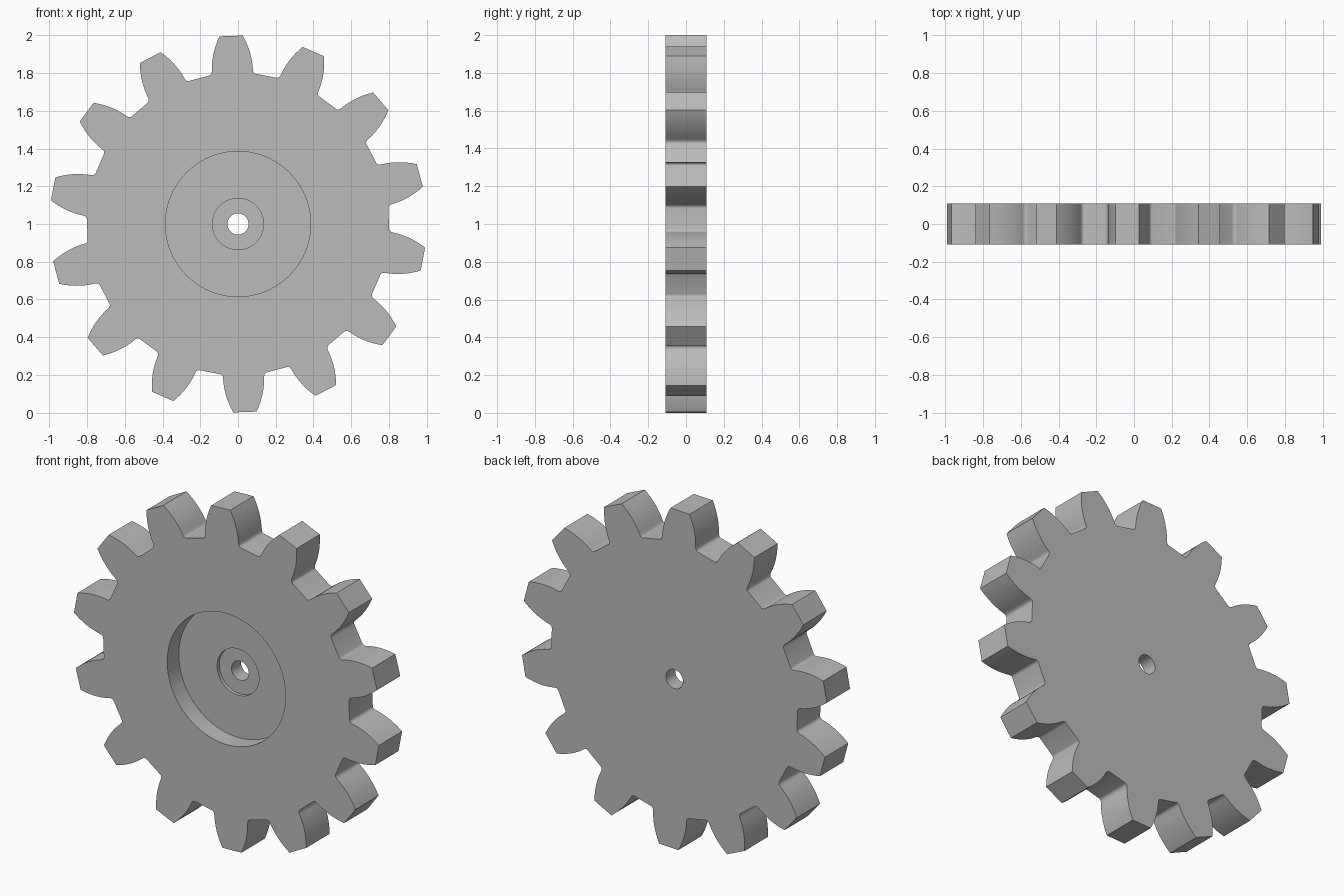
import bpy, bmesh, math
from mathutils import Vector, Matrix

cube = bpy.data.objects.get("Cube")
if cube:
    bpy.data.objects.remove(cube)

TEETH, PHASE = 14, math.radians(2.1)
STEP = 2 * math.pi / TEETH
FRONT, BACK, FLOOR, SEAT = -0.108, 0.108, 0.0, 0.02
ROOT, SEGMENTS = 0.80, 96

grey = bpy.data.materials.new("steel grey")
grey.use_nodes = True
colour = (0.5, 0.5, 0.5, 1)
grey.diffuse_color = colour
grey.node_tree.nodes["Principled BSDF"].inputs["Base Color"].default_value = colour


def bezier(a, b, c, n):
    return [a.lerp(b, i / n).lerp(b.lerp(c, i / n), i / n) for i in range(n + 1)]


# Right half of one tooth: convex flank, then a fillet into the straight root
def half_tooth():
    tip, base = Vector((0.062, 0.998)), Vector((0.109, 0.818))
    flank = bezier(tip, Vector((0.107, 0.91)), base, 8)
    gap = STEP / 2
    mid = Vector((math.sin(gap), math.cos(gap))) * ROOT
    along = Vector((math.cos(gap), -math.sin(gap)))
    corner, end = mid - along * 0.071, mid - along * 0.055
    return flank + bezier(base, corner, end, 5)[1:]


def gear_outline():
    half = half_tooth()
    tooth = [Vector((-p.x, p.y)) for p in reversed(half)] + half
    points = []
    for k in range(TEETH):
        turn = Matrix.Rotation(PHASE - k * STEP, 2)
        points += [turn @ p for p in tooth]
    return points


def circle(radius):
    angles = [2 * math.pi * i / SEGMENTS for i in range(SEGMENTS)]
    return [Vector((math.sin(a), math.cos(a))) * radius for a in angles]


def add_loop(bm, points, y):
    verts = [bm.verts.new((p.x, y, p.y + 1)) for p in points]
    edges = [bm.edges.new((v, verts[i - 1])) for i, v in enumerate(verts)]
    return verts, edges


def wall(bm, a, b):
    for i in range(len(a[0])):
        bm.faces.new((a[0][i - 1], a[0][i], b[0][i], b[0][i - 1]))


def cap(bm, outer, inner, side):
    bmesh.ops.triangle_fill(bm, edges=outer[1] + inner[1],
                            use_beauty=True, normal=(0, side, 0))


bm = bmesh.new()
outline = gear_outline()
rim_front, rim_back = add_loop(bm, outline, FRONT), add_loop(bm, outline, BACK)
pocket_top, pocket_floor = (add_loop(bm, circle(0.385), y) for y in (FRONT, FLOOR))
seat_top, seat_floor = (add_loop(bm, circle(0.136), y) for y in (FLOOR, SEAT))
bore_front, bore_back = (add_loop(bm, circle(0.056), y) for y in (SEAT, BACK))

# Toothed rim, pocket, bearing seat and bore walls
for a, b in ((rim_front, rim_back), (pocket_top, pocket_floor),
             (seat_top, seat_floor), (bore_front, bore_back)):
    wall(bm, a, b)

# Flat faces
cap(bm, rim_front, pocket_top, -1)
wall(bm, pocket_floor, seat_top)
wall(bm, seat_floor, bore_front)
cap(bm, rim_back, bore_back, 1)
bmesh.ops.recalc_face_normals(bm, faces=bm.faces)

mesh = bpy.data.meshes.new("spur_gear")
bm.to_mesh(mesh)
bm.free()
mesh.materials.append(grey)
gear = bpy.data.objects.new("spur_gear", mesh)
bpy.context.collection.objects.link(gear)
bpy.context.view_layer.objects.active = gear
gear.select_set(True)
bpy.ops.object.shade_smooth_by_angle(angle=math.radians(30))
